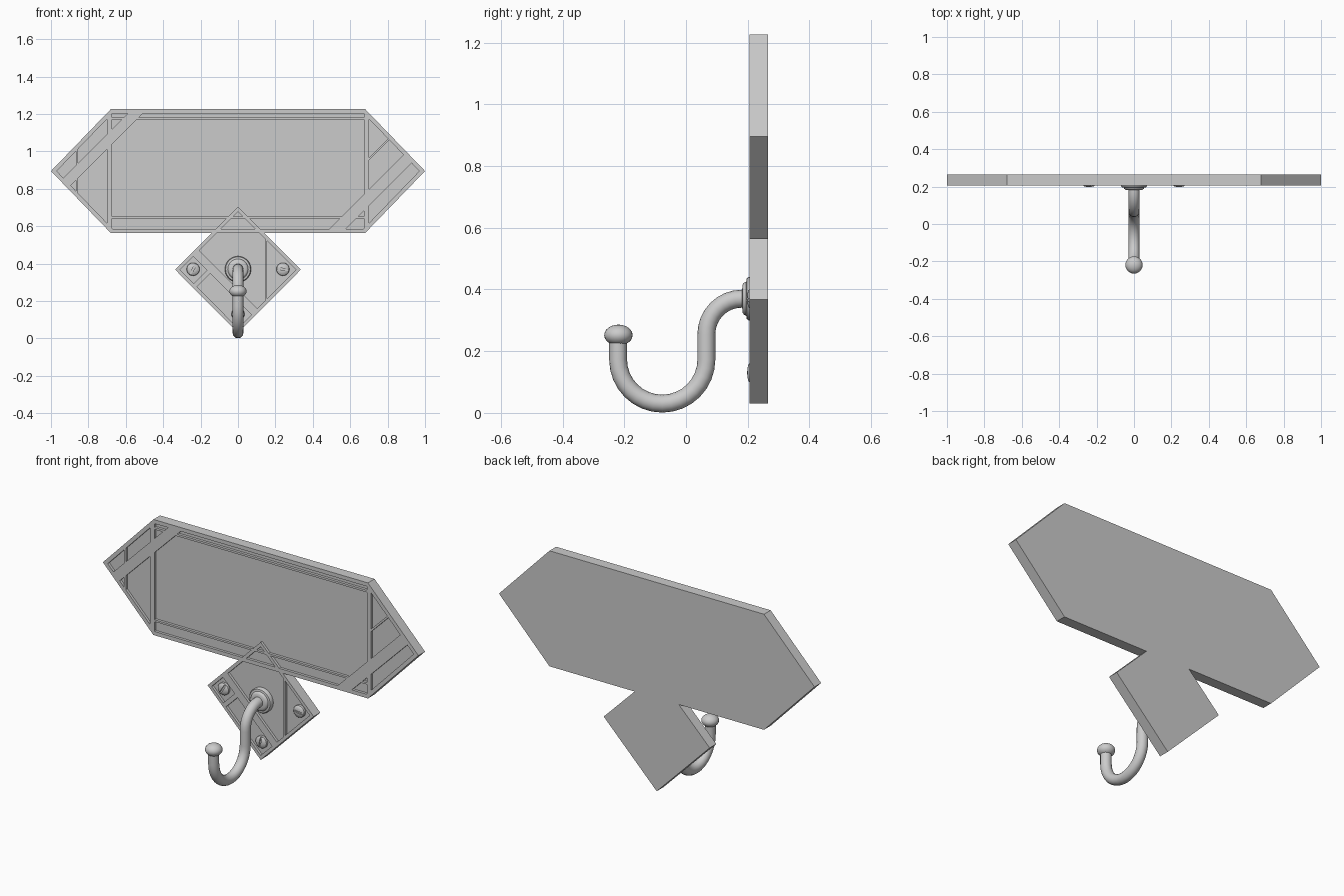
import bpy, bmesh
from math import pi, sin, cos, hypot, radians
from mathutils import Vector

if "Cube" in bpy.data.objects:
    bpy.data.objects.remove(bpy.data.objects["Cube"])

FRONT, FLOOR, BACK = 0.205, 0.220, 0.265


def finish(name, bm, smooth=False):
    bmesh.ops.recalc_face_normals(bm, faces=bm.faces)
    me = bpy.data.meshes.new(name)
    bm.to_mesh(me)
    bm.free()
    ob = bpy.data.objects.new(name, me)
    bpy.context.collection.objects.link(ob)
    bpy.ops.object.select_all(action='DESELECT')
    bpy.context.view_layer.objects.active = ob
    ob.select_set(True)
    if smooth:
        bpy.ops.object.shade_smooth_by_angle(angle=radians(40))
    return ob


def prism(bm, poly, y0, y1):
    a = [bm.verts.new((x, y0, z)) for x, z in poly]
    b = [bm.verts.new((x, y1, z)) for x, z in poly]
    bm.faces.new(a)
    bm.faces.new(b[::-1])
    n = len(a)
    for i in range(n):
        bm.faces.new((a[i], b[i], b[(i + 1) % n], a[(i + 1) % n]))


def clip(poly, a, b, c):
    """Keep the part of the polygon where a*x + b*z >= c."""
    out = []
    for i, p in enumerate(poly):
        q = poly[(i + 1) % len(poly)]
        dp, dq = a * p[0] + b * p[1] - c, a * q[0] + b * q[1] - c
        if dp >= 0:
            out.append(p)
        if dp * dq < 0:
            t = dp / (dp - dq)
            out.append((p[0] + t * (q[0] - p[0]), p[1] + t * (q[1] - p[1])))
    return out


def trim(name, outline, width, bands):
    """Raised border plus bars; each bar is the outline cut by (a, b, low, high) bands."""
    bm = bmesh.new()
    n = len(outline)
    for i in range(n):
        (x0, z0), (x1, z1) = outline[i], outline[(i + 1) % n]
        length = hypot(x1 - x0, z1 - z0)
        a, b = -(z1 - z0) / length, (x1 - x0) / length  # outward for clockwise order
        prism(bm, clip(outline, a, b, a * x0 + b * z0 - width), FRONT, FLOOR)
    for limits in bands:
        poly = outline
        for a, b, lo, hi in limits:
            poly = clip(clip(poly, a, b, lo), -a, -b, -hi)
        prism(bm, poly, FRONT, FLOOR)
    return finish(name, bm)


def lathe(bm, profile, x, z, steps=24):
    """Revolve (radius, y) points about the y axis through x, z."""
    vs = [bm.verts.new((x + r, y, z)) for r, y in profile]
    es = [bm.edges.new(p) for p in zip(vs, vs[1:])]
    bmesh.ops.spin(bm, geom=vs + es, cent=(x, 0, z), axis=(0, 1, 0),
                   angle=2 * pi, steps=steps)
    bmesh.ops.remove_doubles(bm, verts=bm.verts, dist=0.0002)


# Back plates
hexagon = [(-1, .895), (-.68, 1.226), (.68, 1.226), (1, .895), (.68, .564), (-.68, .564)]
diamond = [(-.336, .368), (0, .704), (.336, .368), (0, .03)]
for name, poly in (("long_plate", hexagon), ("lower_plate", clip(diamond, 0, -1, -.564))):
    bm = bmesh.new()
    prism(bm, poly, FLOOR, BACK)
    finish(name, bm)

# Raised trim on the front
inner = (1, 0, -.7, .7)
trim("long_plate_trim", hexagon, .022, [
    [(1, 0, -.70, -.674)],
    [(1, 0, .674, .70)],
    [(1, 0, -.866, -.855)],
    [(0, 1, 1.17, 1.182), inner],
    [(0, 1, .642, .653), inner],
    [(-1, 1, 1.711, 1.791)],
    [(-1, 1, .008, .098)],
    [(-1, 1, .252, .267), (1, 0, .68, 1)],
])
trim("lower_plate_trim", diamond, .018, [
    [(1, 1, .20, .262)],
    [(1, 0, .144, .155)],
    [(-1, 1, .495, .53), (1, 1, .03, .22)],
])

# Slotted screws
for i, (x, z, ang) in enumerate([(-.24, .37, 60), (.24, .37, -10), (0, .13, 80)]):
    bm = bmesh.new()
    lathe(bm, [(0, .198), (.015, .199), (.027, .202), (.034, .208), (.035, .222), (0, .222)], x, z)
    screw = finish("screw_%d" % (i + 1), bm, True)
    bm = bmesh.new()
    c, s = cos(radians(ang)), sin(radians(ang))
    slot = [(x + u * c - v * s, z + u * s + v * c)
            for u, v in ((-.05, -.005), (.05, -.005), (.05, .005), (-.05, .005))]
    prism(bm, slot, .18, .207)
    cutter = finish("slot_cutter_%d" % (i + 1), bm)
    cutter.hide_render = True
    cutter.hide_viewport = False
    mod = screw.modifiers.new("slot", 'BOOLEAN')
    mod.operation, mod.object, mod.solver = 'DIFFERENCE', cutter, 'EXACT'
    bpy.context.view_layer.objects.active = screw
    bpy.ops.object.modifier_apply(modifier=mod.name)
    bpy.data.objects.remove(cutter)

# Rosette behind the hook
bm = bmesh.new()
lathe(bm, [(0, .222), (.07, .222), (.07, .203), (.066, .197), (.055, .195),
           (.052, .188), (.045, .183), (.028, .182), (0, .182)], 0, .37, 32)
finish("rosette", bm, True)

# Hook: tube swept along an S-shaped path in the y-z plane
path = [(.215, .37)]
for i in range(9):
    t = pi / 2 + i * pi / 16
    path.append((.181 + .115 * cos(t), .255 + .115 * sin(t)))
for i in range(17):
    t = -i * pi / 16
    path.append((-.077 + .143 * cos(t), .173 + .143 * sin(t)))
path.append((-.22, .25))
R, SIDES = .029, 16
bm = bmesh.new()
rings = []
for i, (y, z) in enumerate(path):
    p, q = path[max(i - 1, 0)], path[min(i + 1, len(path) - 1)]
    d = Vector((0, q[0] - p[0], q[1] - p[1])).normalized()
    side, up = Vector((1, 0, 0)), Vector((0, -d.z, d.y))
    rings.append([bm.verts.new(Vector((0, y, z)) + R * (side * cos(2 * pi * k / SIDES)
                  + up * sin(2 * pi * k / SIDES))) for k in range(SIDES)])
for a, b in zip(rings, rings[1:]):
    for k in range(SIDES):
        j = (k + 1) % SIDES
        bm.faces.new((a[k], a[j], b[j], b[k]))
bm.faces.new(rings[0])
bm.faces.new(rings[-1])
finish("hook", bm, True)

# Flattened ball on the hook tip
bm = bmesh.new()
bmesh.ops.create_uvsphere(bm, u_segments=24, v_segments=12, radius=1)
bmesh.ops.scale(bm, vec=(.046, .046, .034), verts=bm.verts)
bmesh.ops.translate(bm, vec=(0, -.219, .252), verts=bm.verts)
finish("hook_tip", bm, True)
